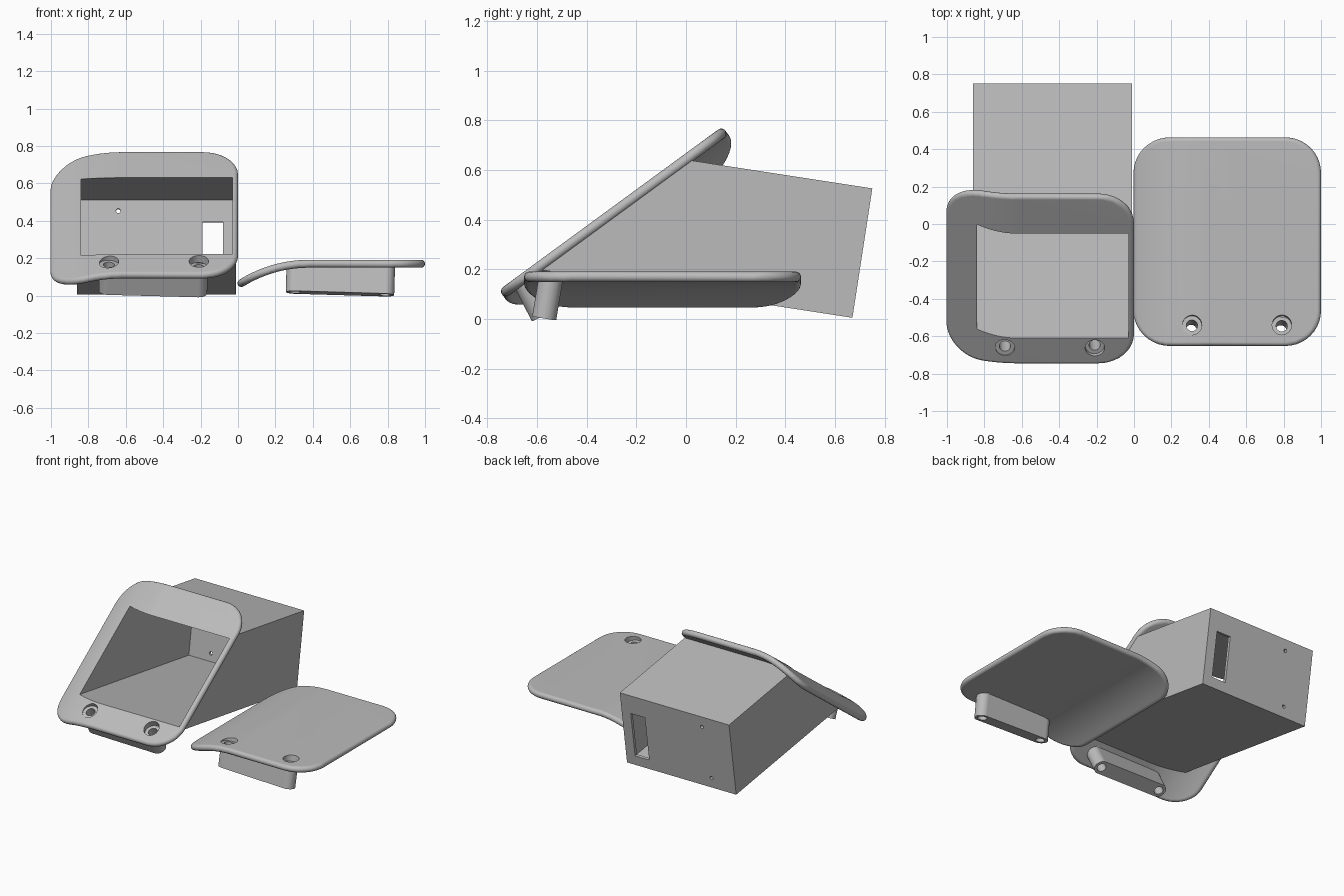
import bpy, bmesh
from math import sin, cos, asin, pi, radians
from mathutils import Matrix, Vector

if "Cube" in bpy.data.objects:
    bpy.data.objects.remove(bpy.data.objects["Cube"], do_unlink=True)

GREY = (0.5, 0.5, 0.5, 1)
grey = bpy.data.materials.new("grey plastic")
grey.use_nodes = True
grey.diffuse_color = GREY
grey.node_tree.nodes["Principled BSDF"].inputs["Base Color"].default_value = GREY

PLATE_Z, RIM = 0.17, 0.021       # plate mid height and half thickness
FLAT_X, BEND_R = 0.38, 0.685     # where the bend starts, and its radius
MOVE = Matrix.Translation


def rot(degrees, axis):
    return Matrix.Rotation(radians(degrees), 4, axis)


def add_object(name, bm, matrix=Matrix()):
    bmesh.ops.recalc_face_normals(bm, faces=bm.faces)
    bm.transform(matrix)
    mesh = bpy.data.meshes.new(name)
    bm.to_mesh(mesh)
    bm.free()
    mesh.materials.append(grey)
    ob = bpy.data.objects.new(name, mesh)
    bpy.context.collection.objects.link(ob)
    return ob


def loft(rings):
    """Skin a stack of equal rings and cap both ends."""
    bm = bmesh.new()
    loops = [[bm.verts.new(p) for p in ring] for ring in rings]
    for a, b in zip(loops, loops[1:]):
        for i in range(len(a)):
            j = (i + 1) % len(a)
            bm.faces.new((a[i], a[j], b[j], b[i]))
    bm.faces.new(loops[0][::-1])
    bm.faces.new(loops[-1])
    return bm


def prism(name, outline, low, high, matrix=Matrix()):
    return add_object(name, loft([[(x, y, z) for x, y in outline] for z in (low, high)]), matrix)


def block(name, x, y, z, matrix=Matrix()):
    return prism(name, [(x[0], y[0]), (x[1], y[0]), (x[1], y[1]), (x[0], y[1])], *z, matrix)


def rounded(x0, x1, y0, y1, r, inset=0.0, steps=10):
    """Rounded rectangle outline; the inset shrinks it evenly."""
    corners = ((x1 - r, y1 - r), (x0 + r, y1 - r), (x0 + r, y0 + r), (x1 - r, y0 + r))
    pts = []
    for k, (cx, cy) in enumerate(corners):
        for i in range(steps + 1):
            a = (k + i / steps) * pi / 2
            pts.append((cx + (r - inset) * cos(a), cy + (r - inset) * sin(a)))
    return pts


def circle(x, r, n=32):
    return [(x + r * cos(2 * pi * i / n), r * sin(2 * pi * i / n)) for i in range(n)]


def cut(ob, cutter):
    mod = ob.modifiers.new("cut", "BOOLEAN")
    mod.operation, mod.solver, mod.object = "DIFFERENCE", "EXACT", cutter
    bpy.context.view_layer.update()
    graph = bpy.context.evaluated_depsgraph_get()
    mesh = bpy.data.meshes.new_from_object(ob.evaluated_get(graph))
    ob.modifiers.clear()
    ob.data = mesh


def discard(*cutters):
    for c in cutters:
        bpy.data.objects.remove(c, do_unlink=True)


def bend(x, z):
    """Curl the plate down toward its x = 0 side."""
    t = asin(max(0.0, FLAT_X - x) / BEND_R)
    return x - z * sin(t), PLATE_Z + z * cos(t) - BEND_R * (1 - cos(t))


def cover(name, matrix):
    """Bent plate with a round rim, a screw boss below and two screw holes."""
    rings = []
    for i in range(9):
        a = -pi / 2 + pi * i / 8
        outline = rounded(0, 1, -0.652, 0.463, 0.19, RIM * (1 - cos(a)))
        rings.append([(x, y, RIM * sin(a)) for x, y in outline])
    bm = loft(rings)
    for i in range(1, 14):
        bmesh.ops.bisect_plane(bm, geom=bm.verts[:] + bm.edges[:] + bm.faces[:],
                               plane_co=(FLAT_X * i / 13, 0, 0), plane_no=(1, 0, 0))
    for v in bm.verts:
        v.co.x, v.co.z = bend(v.co.x, v.co.z)
    bmesh.ops.triangulate(bm, faces=bm.faces)
    plate = add_object(name + "_plate", bm)

    frame = MOVE((0.55, -0.543, PLATE_Z)) @ rot(-9.5, "X") @ rot(1.7, "Y")
    boss = prism(name + "_screw_boss", rounded(-0.29, 0.29, -0.049, 0.049, 0.0489), -0.162, -0.006, frame)
    for x in (-0.24, 0.24):
        bore = prism("bore", circle(x, 0.03), -0.3, 0.2, frame)
        recess = prism("recess", circle(x, 0.052), -0.006, 0.2, frame)
        for part in (plate, boss):
            cut(part, bore)
            cut(part, recess)
        discard(bore, recess)
    for part in (plate, boss):
        part.data.transform(matrix)
    return plate, boss


# Flat cover on the left, tilted cover on the right
TILT = (MOVE((-1, -0.2935, 0.427)) @ rot(36.2, "X")
        @ MOVE((0, 0.0975, -PLATE_Z)))
flat_parts = cover("flat_cover", Matrix())
tilted_parts = cover("tilted_cover", TILT)

# Housing behind the tilted cover, trimmed to the underside of the plate
BOX = MOVE((0, 0.67, 0.005)) @ rot(-8.75, "X")
housing = block("housing", (-0.86, -0.01), (-1.6, 0), (0, 0.527), BOX)
profile = [bend(-0.2 + 0.58 * i / 20, 0) for i in range(21)]
profile += [(1.3, PLATE_Z), (1.3, 2), (-0.2, 2)]
trim = prism("trim", profile, -2, 2, TILT @ rot(90, "X"))
cut(housing, trim)

# Hollow inside, open through the plate
cavity = block("cavity", (-0.84, -0.03), (-1.8, -0.02), (0.019, 0.508), BOX)
cut(housing, cavity)
cut(tilted_parts[0], cavity)

# Rear slot and two small rear holes
slot = block("slot", (-0.19, -0.08), (-0.1, 0.1), (0.07, 0.39), BOX)
cut(housing, slot)
discard(trim, cavity, slot)
for x, z in ((-0.64, 0.45), (-0.675, 0.073)):
    pin = prism("pin", circle(0, 0.012, 16), -0.1, 0.1, BOX @ MOVE((x, 0, z)) @ rot(90, "X"))
    cut(housing, pin)
    discard(pin)

# Smooth rims, crisp edges
for ob in (*flat_parts, *tilted_parts, housing):
    bpy.ops.object.select_all(action="DESELECT")
    ob.select_set(True)
    bpy.context.view_layer.objects.active = ob
    bpy.ops.object.shade_smooth_by_angle(angle=radians(30))
    ob.modifiers.new("even shading", "WEIGHTED_NORMAL").keep_sharp = True
